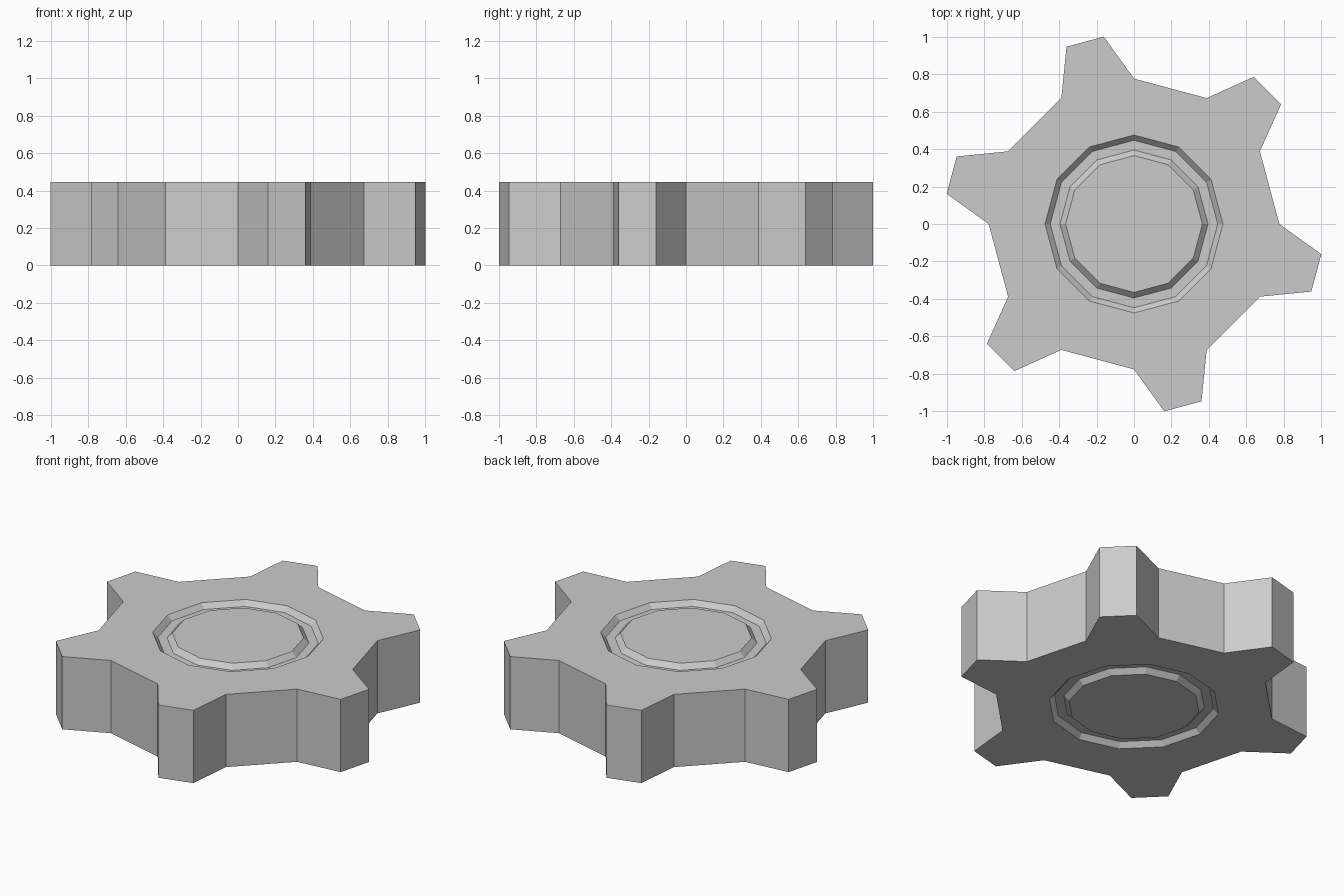
import bpy, bmesh
from math import sin, cos, radians

if "Cube" in bpy.data.objects:
    bpy.data.objects.remove(bpy.data.objects["Cube"])

N, H, DEPTH = 12, 0.445, 0.03
TIP_R, TIP_HALF = 1.013, 5.85


def polar(r, deg, z):
    return (r * cos(radians(deg)), r * sin(radians(deg)), z)


bm = bmesh.new()

# Cross-section (radius, z): top hub, top groove, rim, bottom groove, bottom hub
half = [(0.365, H), (0.395, H - DEPTH), (0.447, H - DEPTH), (0.475, H), (0.776, H)]
profile = half + [(r, H - z) for r, z in reversed(half)]
rings = [[bm.verts.new(polar(r, i * 360 / N, z)) for i in range(N)] for r, z in profile]

# Hub faces and the 12-sided lofted body
bm.faces.new(rings[0])
bm.faces.new(rings[-1][::-1])
sides = []
for k, (a, b) in enumerate(zip(rings, rings[1:])):
    for i in range(N):
        j = (i + 1) % N
        f = bm.faces.new((a[i], b[i], b[j], a[j]))
        if k == len(half) - 1:
            sides.append(f)

# Six tapered teeth, extruded from every other rim facet
for i in range(1, N, 2):
    tip = bmesh.ops.extrude_discrete_faces(bm, faces=[sides[i]])["faces"][0]
    mid = (i + 0.5) * 360 / N
    for v in tip.verts:
        side = 1 if v.co.y * cos(radians(mid)) > v.co.x * sin(radians(mid)) else -1
        v.co = polar(TIP_R, mid + side * TIP_HALF, v.co.z)

bmesh.ops.remove_doubles(bm, verts=bm.verts, dist=1e-5)
bmesh.ops.recalc_face_normals(bm, faces=bm.faces)
mesh = bpy.data.meshes.new("gear")
bm.to_mesh(mesh)
bm.free()
bpy.context.collection.objects.link(bpy.data.objects.new("gear", mesh))
